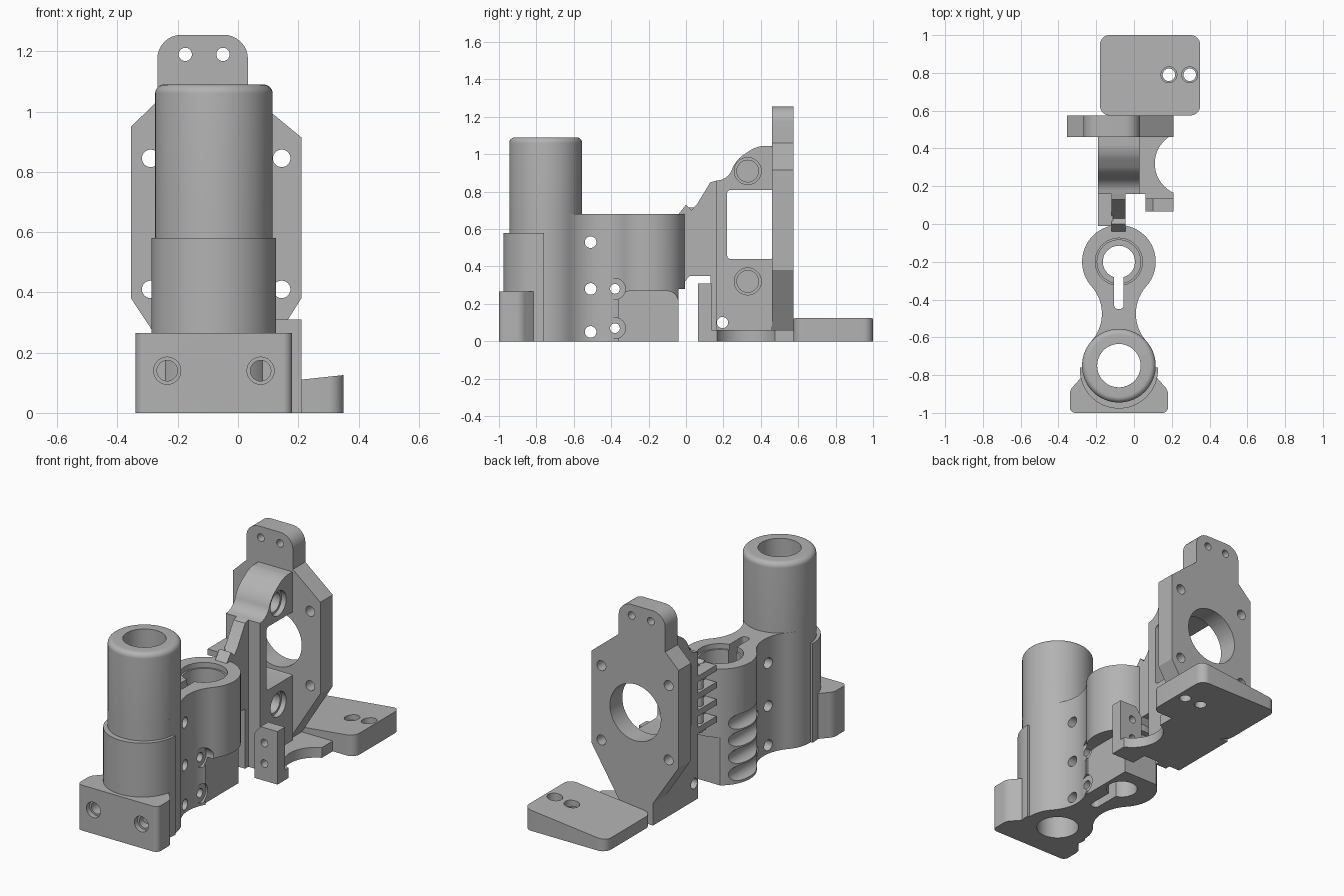
import bpy, bmesh
from math import sin, cos, pi, radians, hypot, atan2
from mathutils import Vector

if "Cube" in bpy.data.objects:
    bpy.data.objects.remove(bpy.data.objects["Cube"])

grey = bpy.data.materials.new("plain_grey")
grey.use_nodes = True
COLOR = (0.45, 0.45, 0.45, 1)
grey.diffuse_color = COLOR
grey.node_tree.nodes["Principled BSDF"].inputs["Base Color"].default_value = COLOR

CX = -0.08        # shared axis of the tube and the holder
TUBE_Y, LOBE_Y, R = -0.75, -0.2, 0.195


# --- helpers ---
def finish(name, bm):
    bmesh.ops.recalc_face_normals(bm, faces=bm.faces)
    mesh = bpy.data.meshes.new(name)
    bm.to_mesh(mesh)
    bm.free()
    mesh.materials.append(grey)
    ob = bpy.data.objects.new(name, mesh)
    bpy.context.collection.objects.link(ob)
    smooth(ob)
    return ob


def smooth(ob):
    ob.data.shade_smooth()
    ob.data.set_sharp_from_angle(angle=radians(30))


def prism(name, pts, axis, a, b):
    """Extrude a 2D outline along an axis from a to b."""
    place = {"x": lambda u, v, w: (w, u, v),
             "y": lambda u, v, w: (u, w, v),
             "z": lambda u, v, w: (u, v, w)}[axis]
    bm = bmesh.new()
    lo = [bm.verts.new(place(u, v, a)) for u, v in pts]
    hi = [bm.verts.new(place(u, v, b)) for u, v in pts]
    bm.faces.new(lo)
    bm.faces.new(hi)
    for i in range(len(pts)):
        j = (i + 1) % len(pts)
        bm.faces.new((lo[i], lo[j], hi[j], hi[i]))
    return finish(name, bm)


def arc(u, v, r, start, end, n=24):
    return [(u + r * cos(start + (end - start) * i / n),
             v + r * sin(start + (end - start) * i / n)) for i in range(n + 1)]


def circle(u, v, r):
    return arc(u, v, r, 0, 2 * pi, 48)[:-1]


def rect(u0, u1, v0, v1, r=0):
    return rounded([(u0, v0, r), (u1, v0, r), (u1, v1, r), (u0, v1, r)])


def rounded(pts):
    """Outline whose points may carry a third value, a corner radius."""
    out = []
    for i, p in enumerate(pts):
        c = Vector(p[:2])
        r = p[2] if len(p) > 2 else 0
        if not r:
            out.append(tuple(c))
            continue
        p0 = c + (Vector(pts[i - 1][:2]) - c).normalized() * r
        p1 = c + (Vector(pts[(i + 1) % len(pts)][:2]) - c).normalized() * r
        for k in range(9):
            t = k / 8
            w = (1 - t) ** 2, 1.17 * t * (1 - t) * 1.2, t * t
            out.append(tuple((p0 * w[0] + c * w[1] + p1 * w[2]) / sum(w)))
    return out


def cut(ob, *shape):
    """Remove a prism from an object and apply the result."""
    cutter = prism("cutter", *shape)
    cutter.hide_render = True
    mod = ob.modifiers.new("cut", "BOOLEAN")
    mod.operation, mod.solver, mod.object = "DIFFERENCE", "EXACT", cutter
    deps = bpy.context.evaluated_depsgraph_get()
    mesh = bpy.data.meshes.new_from_object(ob.evaluated_get(deps))
    ob.modifiers.clear()
    ob.data = mesh
    bpy.data.objects.remove(cutter)
    smooth(ob)


# --- holder body: two round lobes joined by a concave waist ---
mid, half, waist = (TUBE_Y + LOBE_Y) / 2, (LOBE_Y - TUBE_Y) / 2, 0.09
wr = (half ** 2 + waist ** 2 - R ** 2) / (2 * (R - waist))
h = waist + wr
t = atan2(half, h)
outline = (arc(CX, LOBE_Y, R, -t, pi + t, 48) + arc(CX - h, mid, wr, t, -t)[1:-1]
           + arc(CX, TUBE_Y, R, pi - t, 2 * pi + t, 48) + arc(CX + h, mid, wr, pi + t, pi - t)[1:-1])
body = prism("holder_body", outline, "z", 0, 0.68)
cut(body, circle(CX, TUBE_Y, 0.115), "z", -1, 2)
cut(body, circle(CX, LOBE_Y, 0.085), "z", -1, 2)
cut(body, circle(CX, LOBE_Y, 0.115), "z", 0.3, 2)
cut(body, circle(CX, LOBE_Y, 0.125), "z", 0.65, 2)
cut(body, rect(CX - 0.025, CX + 0.025, -0.45, LOBE_Y, 0.02), "z", -1, 2)
# flat relief on the lower side, trimmed lower back
cut(body, rounded([(-0.36, -0.1), (0.1, -0.1), (0.1, 0.2), (-0.04, 0.2),
                   (-0.04, 0.268, 0.06), (-0.33, 0.268, 0.03), (-0.36, 0.24)]), "x", 0.03, 0.3)
cut(body, rect(-0.04, 0.1, -0.1, 0.28), "x", -0.5, 0.5)
for z in (0.05, 0.28, 0.53):
    cut(body, circle(-0.51, z, 0.031), "x", -0.5, 0.5)
for z in (0.07, 0.28):
    cut(body, circle(-0.38, z, 0.056), "x", 0.02, 0.5)
    cut(body, circle(-0.38, z, 0.026), "x", -0.5, 0.5)
# scalloped grip on the other side
for i in range(4):
    cut(body, circle(-0.27, 0.06 + 0.1 * i, 0.045), "y", -0.33, 0.02)

# --- tall tube with a rounded rim ---
rim = 0.03
profile = [(0.115, 0.68), (R, 0.68)] + arc(R - rim, 1.09 - rim, rim, 0, pi / 2, 8) + [(0.115, 1.09)]
bm = bmesh.new()
rings = [[bm.verts.new((CX + r * cos(a), TUBE_Y + r * sin(a), z)) for r, z in profile]
         for a in (2 * pi * k / 64 for k in range(64))]
n = len(profile)
for k in range(64):
    p, q = rings[k], rings[(k + 1) % 64]
    for i in range(n):
        j = (i + 1) % n
        bm.faces.new((p[i], p[j], q[j], q[i]))
finish("tube", bm)

# --- front sleeve and foot block ---
sleeve = prism("tube_sleeve", arc(CX, -0.77, 0.207, pi - 0.05, 2 * pi + 0.05, 40), "z", 0, 0.58)
foot = prism("foot_block", rounded([
    (-0.34, -1, 0.03), (0.18, -1, 0.03), (0.18, -0.88, 0.02), (0.1, -0.79),
    (-0.26, -0.79), (-0.34, -0.88, 0.02)]), "z", 0, 0.265)
for ob in (sleeve, foot):
    cut(ob, circle(CX, TUBE_Y, 0.115), "z", -1, 2)
for side in (-1, 1):
    x = CX + side * 0.155
    cut(foot, circle(x, 0.14, 0.045), "y", -1.1, -0.97)
    cut(foot, circle(x, 0.14, 0.034), "y", -1.1, -0.9)

# --- upright arm with window, behind the holder ---
arm = prism("upright_arm", rounded([
    (0.16, 0), (0.46, 0), (0.46, 1.045), (0.38, 1.045, 0.04), (0.26, 0.965, 0.05),
    (0.23, 0.87, 0.05), (0.16, 0.858)]), "x", -0.19, 0.03)
cut(arm, rect(0.22, 0.47, 0.44, 0.81, 0.02), "x", -0.5, 0.5)
for z in (0.32, 0.91):
    cut(arm, circle(0.33, z, 0.072), "x", 0.0, 0.5)
    cut(arm, circle(0.33, z, 0.058), "x", -0.1, 0.5)
cut(arm, circle(0.195, 0.1, 0.03), "x", -0.5, 0.5)

# --- web linking the arm to the holder, with ribs on one side ---
prism("link_web", [(-0.04, 0.28), (0.02, 0.35), (0.13, 0.35), (0.13, 0), (0.16, 0),
                   (0.16, 0.858), (0.13, 0.85), (0.06, 0.735), (0.03, 0.70), (0.0, 0.73),
                   (-0.04, 0.68)], "x", -0.12, -0.045)
for i in range(4):
    z = 0.38 + 0.1 * i
    prism("link_rib", rect(-0.19, -0.11, -0.01, 0.16), "z", z, z + 0.035)
prism("link_pin", circle(-0.155, 0.1, 0.022), "z", 0.36, 0.71)

# --- back mounting plate ---
plate = prism("back_plate", rounded([
    (-0.19, 0), (0.01, 0), (0.01, 0.06), (0.21, 0.38), (0.21, 0.915), (0.033, 1.06),
    (0.033, 1.255, 0.08), (-0.268, 1.255, 0.08), (-0.268, 1.035), (-0.355, 0.95),
    (-0.355, 0.38), (-0.19, 0.13)]), "y", 0.46, 0.575)
cut(plate, circle(-0.075, 0.63, 0.165), "y", 0, 1)
for x in (-0.29, 0.145):
    for z in (0.41, 0.845):
        cut(plate, circle(x, z, 0.029), "y", 0, 1)
for x in (-0.175, -0.05):
    cut(plate, circle(x, 1.19, 0.022), "y", 0, 1)

# --- base plate with a round bite, and its small front tab ---
base = prism("base_plate", [(-0.19, 0.16), (0.06, 0.16), (0.06, 0.13), (0.21, 0.13),
                            (0.21, 0.575), (-0.19, 0.575)], "z", 0, 0.06)
cut(base, circle(0.28, 0.32, 0.17), "z", -1, 1)
tab = prism("front_tab", [(0.06, 0), (0.21, 0), (0.21, 0.31), (0.1, 0.31), (0.06, 0.26)],
            "y", 0.065, 0.135)
for z in (0.1, 0.22):
    cut(tab, circle(0.125, z, 0.022), "y", 0, 0.3)

# --- rear platform with a gently sloping top ---
platform = prism("rear_platform", rect(-0.18, 0.35, 0.575, 1.0, 0.05), "z", 0, 0.12)
for v in platform.data.vertices:
    if v.co.z > 0.06:
        v.co.z = 0.088 + 0.107 * v.co.x
for x in (0.185, 0.295):
    cut(platform, circle(x, 0.79, 0.033), "z", -1, 1)
    cut(platform, circle(x, 0.79, 0.042), "z", 0.075, 1)
